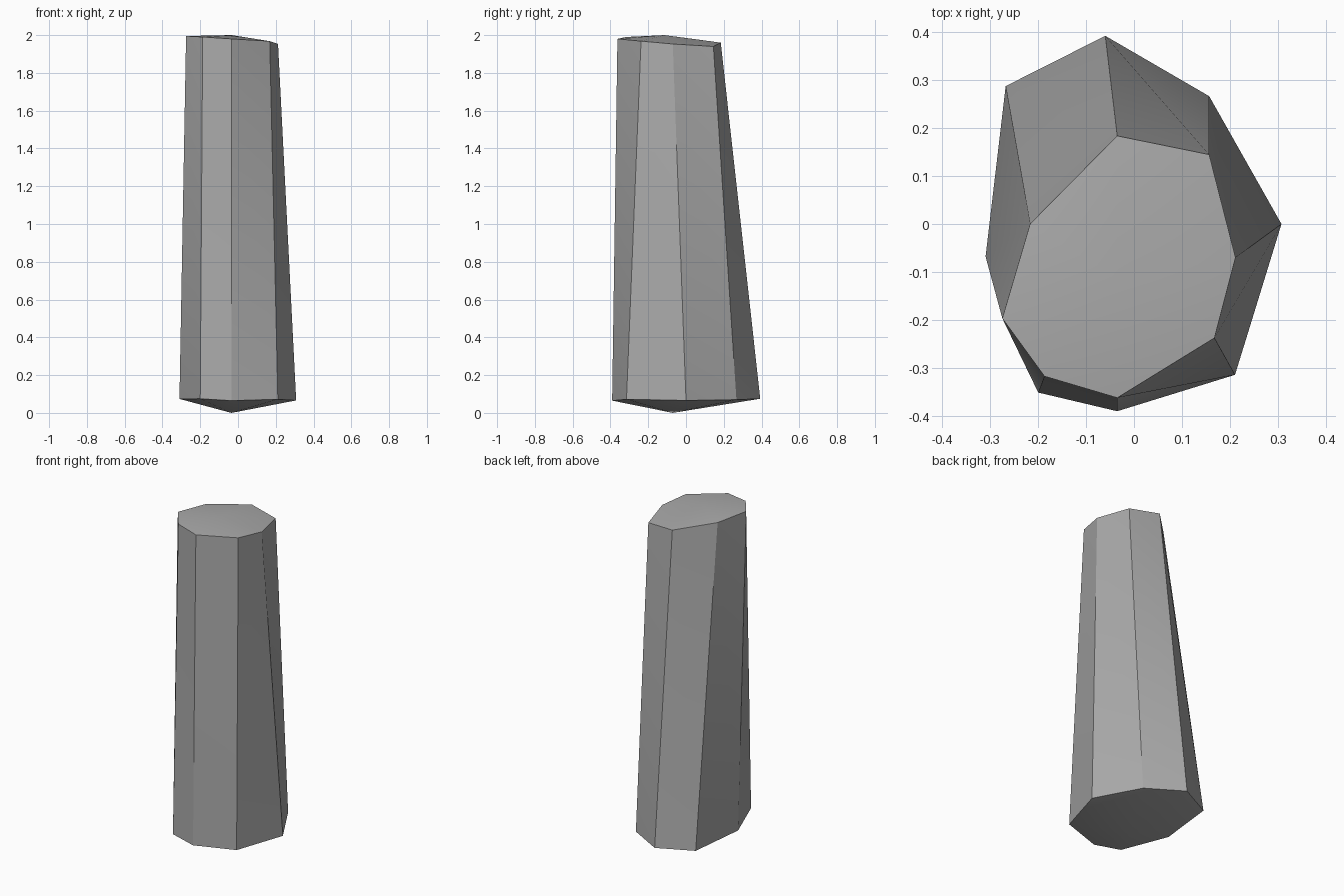
import bpy
import bmesh
import math

cube = bpy.data.objects.get("Cube")
if cube:
    bpy.data.objects.remove(cube, do_unlink=True)

# Plain grey stone
grey = bpy.data.materials.new("stone_grey")
grey.use_nodes = True
colour = (0.4, 0.4, 0.4, 1)
grey.diffuse_color = colour
grey.node_tree.nodes["Principled BSDF"].inputs["Base Color"].default_value = colour

# Irregular eight-sided outlines of the base and the top, clockwise from the back
base_ring = [(-.06, .393, .075), (.157, .267, .07), (.308, 0, .066), (.211, -.315, .072),
             (-.035, -.391, .065), (-.2, -.352, .075), (-.31, -.068, .074), (-.268, .288, .072)]
top_ring = [(-.035, .184, 1.96), (.157, .145, 1.94), (.212, -.07, 1.953), (.168, -.238, 1.968),
            (-.035, -.363, 1.98), (-.187, -.318, 1.99), (-.275, -.197, 1.995), (-.217, 0, 1.985)]

bm = bmesh.new()
base = [bm.verts.new(p) for p in base_ring]
top = [bm.verts.new(p) for p in top_ring]
base_tip = bm.verts.new((-.035, -.07, 0))
top_tip = bm.verts.new((-.035, -.115, 2))

# Slightly twisted sides, and shallow pointed caps at both ends
for i in range(len(base)):
    j = (i + 1) % len(base)
    bm.faces.new((base[i], top[i], top[j]))
    bm.faces.new((base[i], top[j], base[j]))
    bm.faces.new((top[i], top_tip, top[j]))
    bm.faces.new((base[i], base[j], base_tip))
bmesh.ops.recalc_face_normals(bm, faces=bm.faces)

mesh = bpy.data.meshes.new("stone_pillar")
bm.to_mesh(mesh)
bm.free()
mesh.materials.append(grey)
pillar = bpy.data.objects.new("stone_pillar", mesh)
bpy.context.collection.objects.link(pillar)

# Soft caps, crisp corners
bpy.ops.object.select_all(action="DESELECT")
pillar.select_set(True)
bpy.context.view_layer.objects.active = pillar
bpy.ops.object.shade_smooth_by_angle(angle=math.radians(20))
